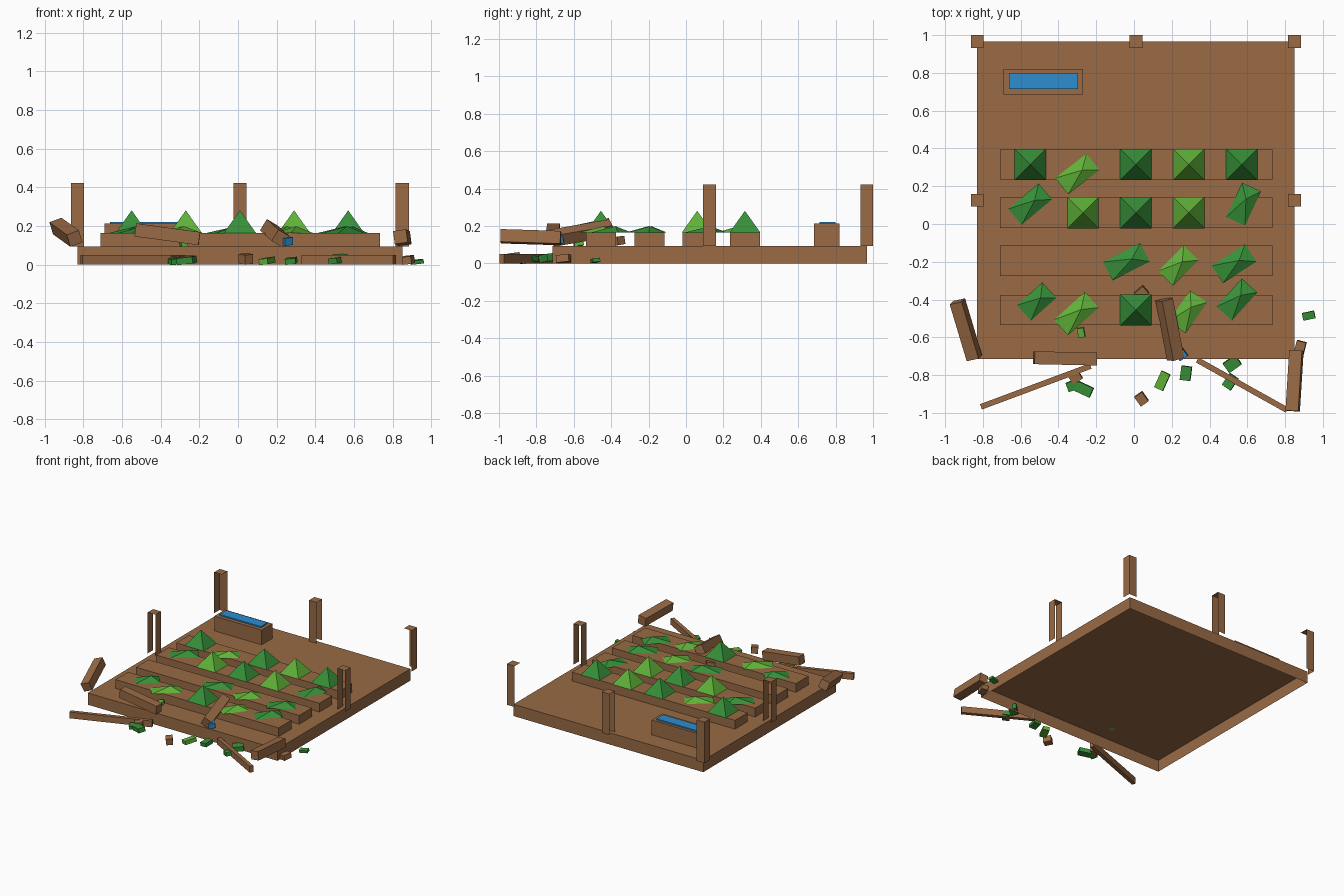
import bpy, bmesh, math
from mathutils import Matrix, Vector, Euler

cube = bpy.data.objects.get("Cube")
if cube:
    bpy.data.objects.remove(cube)


def material(name, r, g, b):
    m = bpy.data.materials.new(name)
    m.use_nodes = True
    m.diffuse_color = (r, g, b, 1)
    m.node_tree.nodes["Principled BSDF"].inputs["Base Color"].default_value = (r, g, b, 1)
    return m


WOOD = material("brown wood", .32, .145, .06)
DARK = material("dark leaf green", .038, .28, .04)
LIGHT = material("light leaf green", .117, .445, .04)
WATER = material("water blue", .026, .27, .62)


def finish(name, bm, mat, matrix):
    mesh = bpy.data.meshes.new(name)
    bm.transform(matrix)
    bm.to_mesh(mesh)
    bm.free()
    mesh.materials.append(mat)
    obj = bpy.data.objects.new(name, mesh)
    bpy.context.collection.objects.link(obj)
    return obj


def box(name, centre, size, mat=WOOD, turn=(0, 0, 0), open_sides=(), rot=None):
    """Box, optionally without the faces that look along open_sides."""
    bm = bmesh.new()
    bmesh.ops.create_cube(bm, size=1)
    bm.normal_update()
    gone = [f for f in bm.faces if any(f.normal.dot(Vector(d)) > .9 for d in open_sides)]
    bmesh.ops.delete(bm, geom=gone, context='FACES')
    if rot is None:
        rot = Euler([math.radians(a) for a in turn]).to_matrix()
    matrix = Matrix.Translation(centre) @ rot.to_4x4() @ Matrix.Diagonal((*size, 1))
    return finish(name, bm, mat, matrix)


def beam(name, a, b, width, height, roll=0):
    """Straight timber from point a to point b."""
    a, b = Vector(a), Vector(b)
    rot = (b - a).to_track_quat('X', 'Z').to_matrix() @ Matrix.Rotation(math.radians(roll), 3, 'X')
    return box(name, (a + b) / 2, ((b - a).length, width, height), rot=rot)


def crop(name, x, y, z, length, width, height, mat, angle=0, lean=0):
    """Four-sided leafy plant; lean slides the tip along its length."""
    bm = bmesh.new()
    corners = [bm.verts.new((sx * length / 2, sy * width / 2, 0))
               for sx, sy in ((-1, -1), (1, -1), (1, 1), (-1, 1))]
    tip = bm.verts.new((lean * length, 0, height))
    for i in range(4):
        bm.faces.new((corners[i], corners[(i + 1) % 4], tip))
    bm.faces.new(corners[::-1])
    return finish(name, bm, mat, Matrix.Translation((x, y, z)) @ Matrix.Rotation(math.radians(angle), 4, 'Z'))


LEFT, RIGHT, FRONT, BACK, DOWN = (1, 0, 0), (-1, 0, 0), (0, -1, 0), (0, 1, 0), (0, 0, -1)

# Ground platform, hollow underneath
box("platform", (.01, .126, .047), (1.68, 1.682, .094), open_sides=[DOWN])

# Planting beds
ROWS = [.315, .06, -.195, -.455]
for y in ROWS:
    box("planting_bed", (.012, y, .129), (1.445, .16, .07), open_sides=[DOWN])

# Standing fence posts, open where rails were joined
for name, x, y, gaps in (
        ("back_right_post", -.83, .967, [LEFT, FRONT]),
        ("back_middle_post", .01, .967, [LEFT, RIGHT]),
        ("back_left_post", .85, .967, [RIGHT, FRONT]),
        ("right_post", -.83, .126, [FRONT, BACK]),
        ("left_post", .85, .126, [FRONT, BACK])):
    box(name, (x, y, .258), (.068, .068, .328), open_sides=gaps + [DOWN])

# Water trough
box("trough", (-.48, .753, .153), (.42, .135, .118), open_sides=[DOWN])
box("trough_water", (-.48, .757, .217), (.365, .085, .01), WATER)

# Healthy crops: columns alternate in colour
COLUMNS = [-.55, -.27, .01, .29, .57]
TINTS = [DARK, LIGHT, DARK, LIGHT, DARK]
for row, cols in ((0, (0, 2, 3, 4)), (1, (1, 2, 3)), (3, (2,))):
    for c in cols:
        crop("standing_crop", COLUMNS[c], ROWS[row], .164, .166, .166, .117, TINTS[c])

# Trampled crops
for x, y, angle, length, mat in (
        (-.3, .265, 38, .21, LIGHT), (-.55, .105, 40, .21, DARK), (.58, .105, 65, .2, DARK),
        (-.04, -.2, 27, .22, DARK), (.235, -.22, 45, .19, LIGHT), (.53, -.21, 33, .21, DARK),
        (-.515, -.41, 42, .18, DARK), (-.305, -.475, 42, .22, LIGHT),
        (.285, -.465, 55, .2, LIGHT), (.545, -.4, 48, .2, DARK)):
    crop("trampled_crop", x, y, .164, length, .11, .035, mat, angle, .15)

# Fallen posts
beam("fallen_right_post", (-.935, -.41, .2), (-.845, -.71, .135), .068, .068, 20)
beam("fallen_front_post", (-.53, -.708, .18), (-.2, -.715, .135), .068, .068)
beam("leaning_post", (.16, -.4, .19), (.22, -.715, .135), .068, .068, 60)
beam("fallen_left_post", (.86, -.67, .135), (.84, -.99, .145), .068, .068, 8)

# Broken rails on the ground
beam("right_broken_rail", (-.81, -.968, .025), (-.23, -.752, .025), .03, .05)
beam("left_broken_rail", (.335, -.72, .025), (.81, -.985, .025), .03, .05)

# Scattered fragments
for name, mat, x, y, z, w, d, h, angle in (
        ("wood_chip", WOOD, -.31, -.81, .025, .06, .05, .04, 30),
        ("wood_chip", WOOD, .04, -.925, .03, .05, .06, .05, 35),
        ("wood_chip", WOOD, .88, -.655, .025, .05, .07, .04, -15),
        ("wood_chip", WOOD, .04, -.365, .12, .06, .05, .045, 40),
        ("leaf_chunk", DARK, -.265, -.875, .022, .09, .055, .035, -25),
        ("leaf_chunk", DARK, -.325, -.855, .018, .06, .05, .03, 20),
        ("leaf_chunk", LIGHT, .15, -.83, .02, .05, .095, .03, -25),
        ("leaf_chunk", DARK, .275, -.79, .02, .055, .075, .03, -8),
        ("leaf_chunk", DARK, .52, -.74, .03, .08, .06, .04, 35),
        ("leaf_chunk", DARK, .51, -.835, .022, .055, .075, .03, -35),
        ("leaf_chunk", DARK, .925, -.485, .015, .065, .04, .02, 12),
        ("leaf_chunk", LIGHT, -.28, -.575, .108, .035, .05, .03, 10),
        ("water_chip", WATER, .25, -.69, .122, .05, .05, .04, 35)):
    box(name, (x, y, z), (w, d, h), mat, (6, -6, angle))
